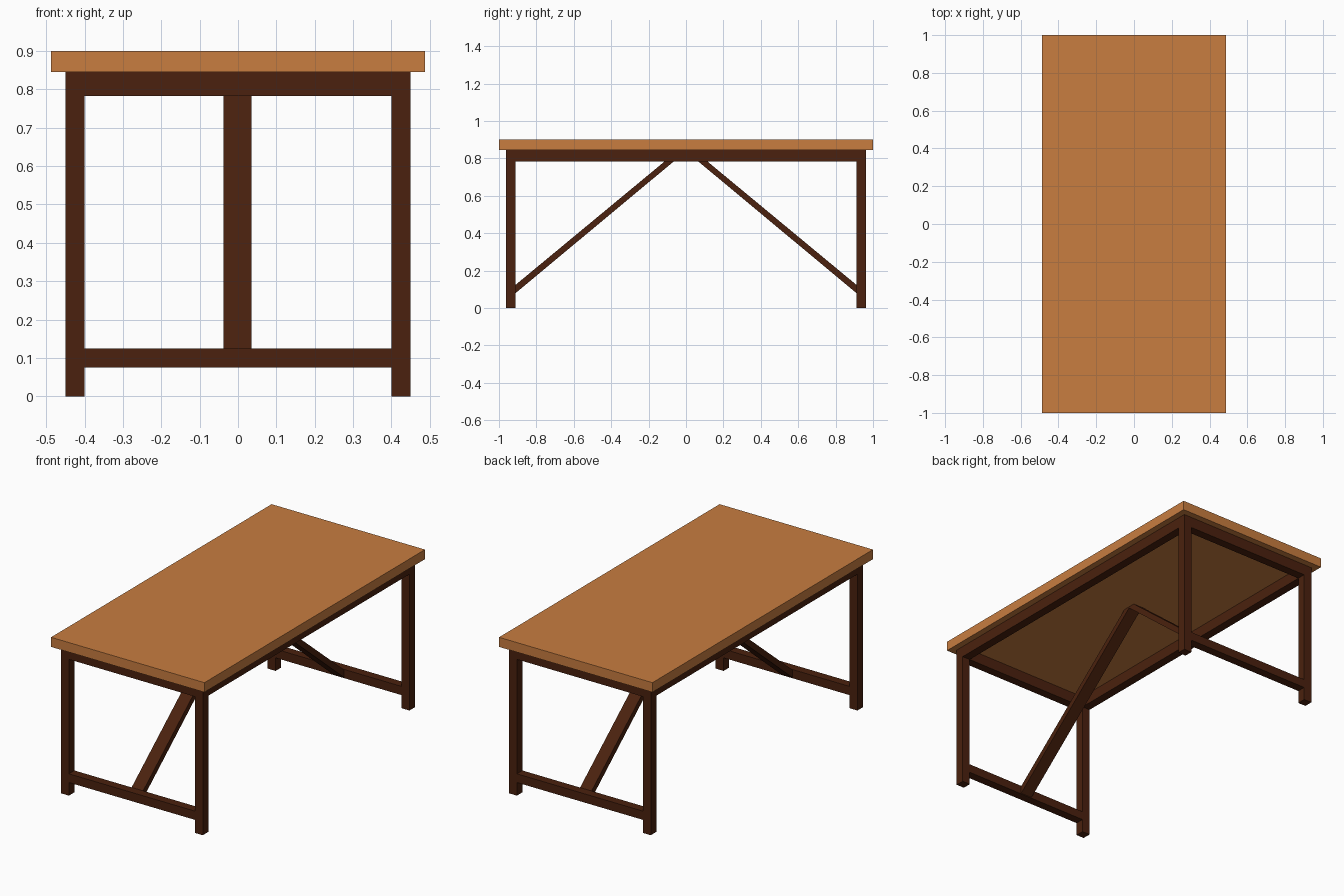
import bpy, bmesh

if "Cube" in bpy.data.objects:
    bpy.data.objects.remove(bpy.data.objects["Cube"])


def material(name, rgb):
    m = bpy.data.materials.new(name)
    m.diffuse_color = (*rgb, 1)
    m.use_nodes = True
    m.node_tree.nodes["Principled BSDF"].inputs["Base Color"].default_value = m.diffuse_color
    return m


LIGHT = material("light_wood", (0.578, 0.205, 0.051))
DARK = material("dark_wood", (0.069, 0.0152, 0.0044))


def prism(name, profile, x0, x1, mat):
    """Extrude a closed (y, z) profile from x0 to x1."""
    bm = bmesh.new()
    face = bm.faces.new([bm.verts.new((x0, y, z)) for y, z in profile])
    ext = bmesh.ops.extrude_face_region(bm, geom=[face])
    verts = [v for v in ext["geom"] if isinstance(v, bmesh.types.BMVert)]
    bmesh.ops.translate(bm, verts=verts, vec=(x1 - x0, 0, 0))
    bmesh.ops.recalc_face_normals(bm, faces=bm.faces)
    me = bpy.data.meshes.new(name)
    bm.to_mesh(me)
    bm.free()
    me.materials.append(mat)
    ob = bpy.data.objects.new(name, me)
    bpy.context.collection.objects.link(ob)
    return ob


def box(name, x, y, z, mat):
    x, y = sorted(x), sorted(y)
    profile = [(y[0], z[0]), (y[1], z[0]), (y[1], z[1]), (y[0], z[1])]
    return prism(name, profile, x[0], x[1], mat)


XI, XO = 0.40, 0.45      # inner and outer leg faces across the width
YI, YO = 0.912, 0.962    # inner and outer leg faces along the length
TOP = 0.845              # underside of the table top

# Table top
box("table_top", (-0.487, 0.487), (-1, 1), (TOP, 0.9), LIGHT)

# Long side rails
for sx, side in ((-1, "left"), (1, "right")):
    box(side + "_rail", (sx * XI, sx * XO), (-YI, YI), (0.782, TOP), DARK)

for sy, end in ((-1, "front"), (1, "back")):
    # Legs
    for sx, side in ((-1, "left"), (1, "right")):
        box(f"{end}_{side}_leg", (sx * XI, sx * XO), (sy * YI, sy * YO), (0, TOP), DARK)
    # End rail and low stretcher
    box(end + "_rail", (-XI, XI), (sy * YI, sy * YO), (0.782, TOP), DARK)
    box(end + "_stretcher", (-XI, XI), (sy * YI, sy * YO), (0.075, 0.125), DARK)
    # Diagonal brace from the stretcher up to the middle of the top
    brace = [(YI, 0.079), (YI, 0.123), (0.04, TOP), (0, TOP), (0, 0.838)]
    prism(end + "_brace", [(sy * y, z) for y, z in brace], -0.038, 0.035, DARK)
